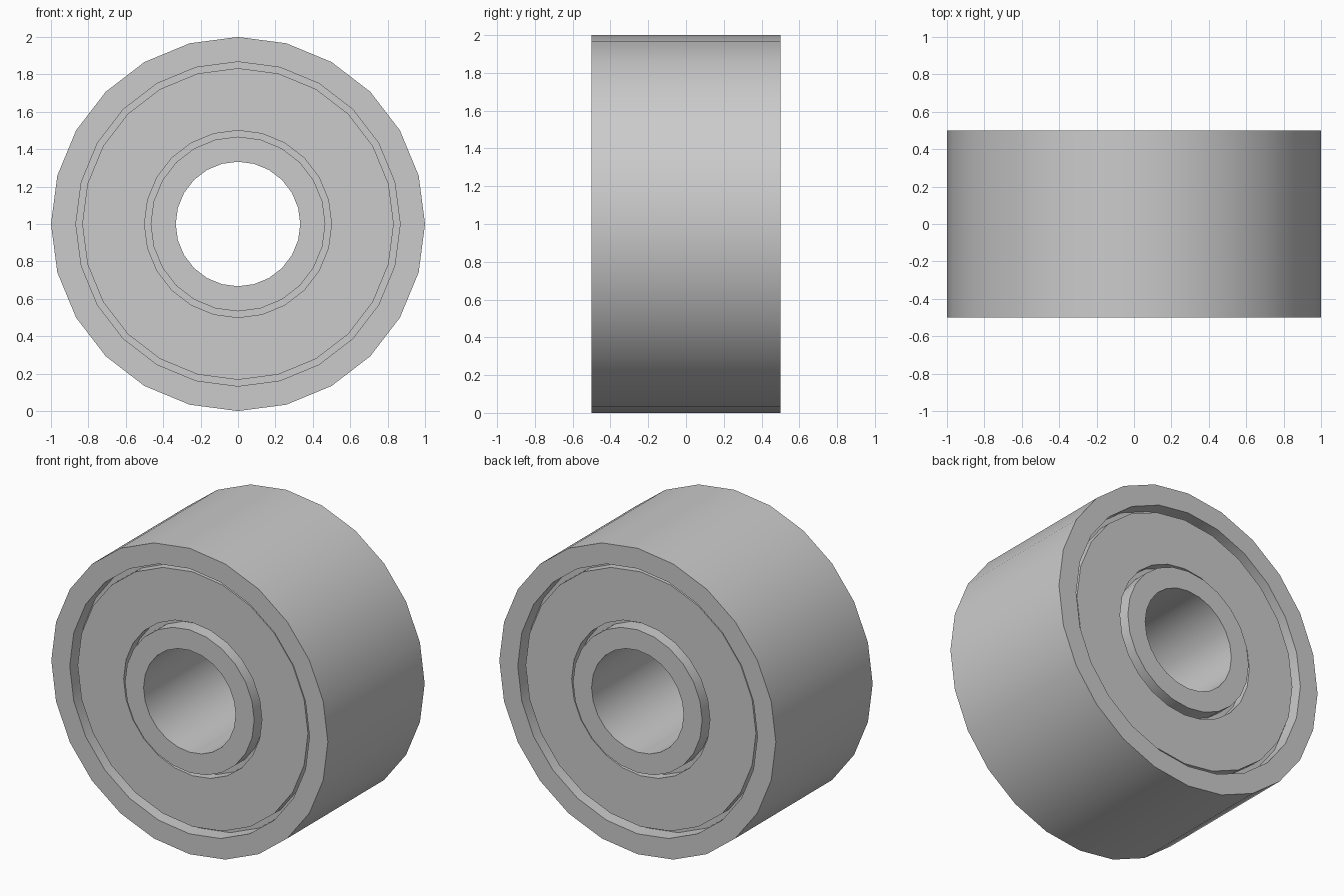
import bpy, bmesh, math

cube = bpy.data.objects.get("Cube")
if cube:
    bpy.data.objects.remove(cube, do_unlink=True)

SIDES = 24

# One plain grey for the whole bearing
grey = bpy.data.materials.new("light grey")
grey.use_nodes = True
colour = (0.6, 0.6, 0.6, 1.0)
grey.diffuse_color = colour
grey.node_tree.nodes["Principled BSDF"].inputs["Base Color"].default_value = colour


def make_ring(name, inner, outer, half_width):
    """Square-section ring around the y axis, centred at z = 1."""
    section = [(inner, -half_width), (outer, -half_width),
               (outer, half_width), (inner, half_width)]
    bm = bmesh.new()
    loops = []
    for i in range(SIDES):
        a = 2 * math.pi * i / SIDES
        loops.append([bm.verts.new((r * math.cos(a), y, 1 + r * math.sin(a)))
                      for r, y in section])
    for i in range(SIDES):
        a, b = loops[i], loops[(i + 1) % SIDES]
        for j in range(4):
            k = (j + 1) % 4
            bm.faces.new((a[j], a[k], b[k], b[j]))
    bmesh.ops.recalc_face_normals(bm, faces=bm.faces)
    mesh = bpy.data.meshes.new(name)
    bm.to_mesh(mesh)
    bm.free()
    mesh.materials.append(grey)
    obj = bpy.data.objects.new(name, mesh)
    bpy.context.collection.objects.link(obj)
    bpy.ops.object.select_all(action='DESELECT')
    obj.select_set(True)
    bpy.context.view_layer.objects.active = obj
    bpy.ops.object.shade_smooth_by_angle(angle=math.radians(30))
    return obj


# Full-width races, a slightly recessed shield, and the web closing the grooves
make_ring("outer_race", 0.867, 1.0, 0.5)
make_ring("inner_race", 0.333, 0.467, 0.5)
make_ring("shield", 0.5, 0.833, 0.467)
make_ring("groove_web", 0.45, 0.885, 0.4)
